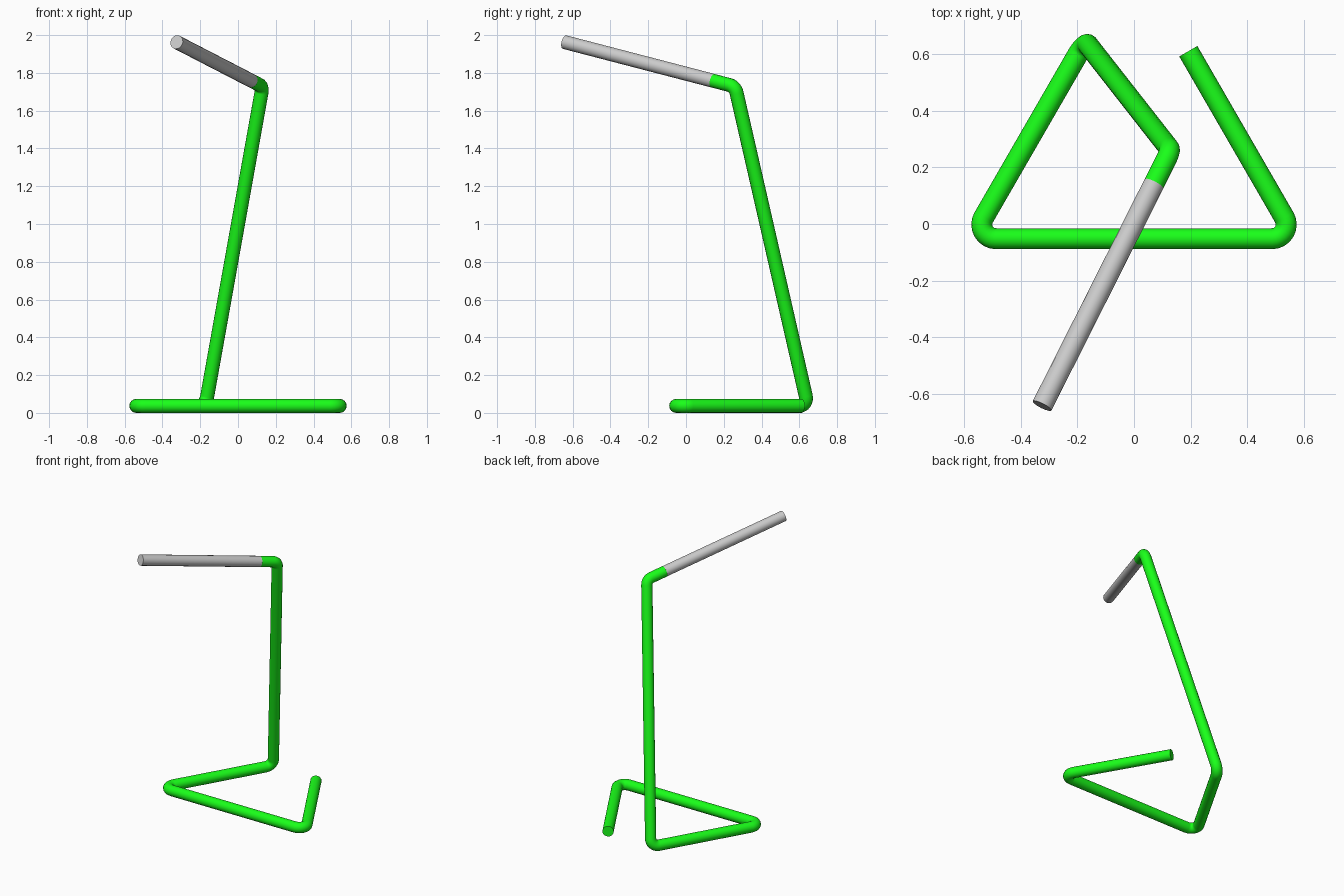
import bpy
from math import sin, cos, tan
from mathutils import Vector, Quaternion

if "Cube" in bpy.data.objects:
    bpy.data.objects.remove(bpy.data.objects["Cube"])

R = 0.037      # tube radius
BEND = 0.05    # centre-line bend radius


def rounded(points, bend, steps=8):
    """Replace the inner corners of a path by circular arcs."""
    pts = [Vector(p) for p in points]
    out = [pts[0]]
    for a, b, c in zip(pts, pts[1:], pts[2:]):
        d1, d2 = (b - a).normalized(), (c - b).normalized()
        turn = d1.angle(d2)
        axis = d1.cross(d2).normalized()
        start = b - d1 * bend * tan(turn / 2)
        arm = axis.cross(d1) * bend
        for i in range(steps + 1):
            out.append(start + arm - Quaternion(axis, turn * i / steps) @ arm)
    out.append(pts[-1])
    return out


def tube(name, path, radius):
    """Capped round tube swept along a path, as a mesh."""
    cu = bpy.data.curves.new(name, 'CURVE')
    cu.dimensions = '3D'
    cu.bevel_depth = radius
    cu.bevel_resolution = 6
    cu.use_fill_caps = True
    sp = cu.splines.new('POLY')
    sp.points.add(len(path) - 1)
    for p, co in zip(sp.points, path):
        p.co = (*co, 1)
    ob = bpy.data.objects.new(name, cu)
    bpy.context.collection.objects.link(ob)
    bpy.ops.object.select_all(action='DESELECT')
    ob.select_set(True)
    bpy.context.view_layer.objects.active = ob
    bpy.ops.object.convert(target='MESH')
    ob = bpy.context.object
    ob.name = name
    bpy.ops.object.shade_smooth_by_angle()
    return ob


elbow = Vector((0.13, 0.26, 1.728))     # top bend
tip = Vector((-0.325, -0.643, 1.963))   # far end of the grey bar
joint = elbow + (tip - elbow).normalized() * 0.135

# Bent green frame: open triangular foot, leaning post, short stub
frame = tube("bent_frame", rounded([
    (0.192, 0.611, R), (0.575, -0.052, R), (-0.575, -0.052, R),
    (-0.172, 0.646, R), elbow, joint], BEND), R)
green = bpy.data.materials.new("green")
green.diffuse_color = (0.01, 1.0, 0.01, 1)
green.use_nodes = True
green.node_tree.nodes["Principled BSDF"].inputs["Base Color"].default_value = green.diffuse_color
frame.data.materials.append(green)

# Straight grey bar continuing the stub
tube("top_bar", [joint, tip], R)
